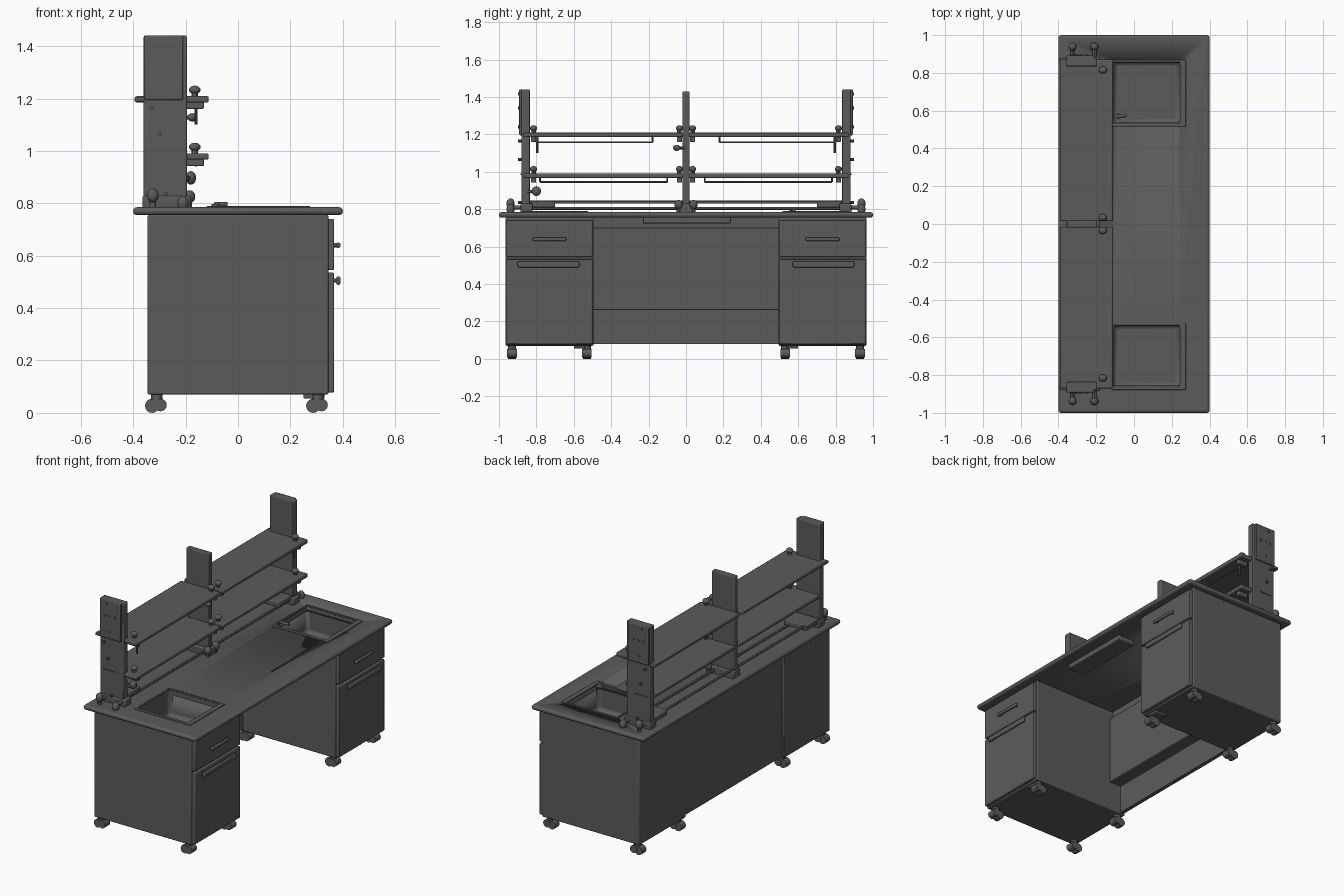
import bpy
from mathutils import Vector

if "Cube" in bpy.data.objects:
    bpy.data.objects.remove(bpy.data.objects["Cube"])

grey = bpy.data.materials.new("dark_grey_metal")
grey.use_nodes = True
COLOUR = (0.105, 0.105, 0.108, 1)
grey.diffuse_color = COLOUR
grey.node_tree.nodes["Principled BSDF"].inputs["Base Color"].default_value = COLOUR


def finish(ob, name, bevel=0.0, segments=2):
    ob.name = name
    ob.data.materials.append(grey)
    if bevel:
        mod = ob.modifiers.new("soft_edges", "BEVEL")
        mod.width, mod.segments = bevel, segments
        mod.limit_method = "ANGLE"
    bpy.ops.object.shade_smooth_by_angle()
    return ob


def box(name, x, y, z, bevel=0.0, segments=2):
    """Box from (min, max) pairs."""
    bpy.ops.mesh.primitive_cube_add(size=1)
    ob = bpy.context.object
    lo, hi = (Vector(v) for v in zip(x, y, z))
    for v in ob.data.vertices:
        v.co = (lo + hi) / 2 + v.co * (hi - lo)
    return finish(ob, name, bevel, segments)


def rod(name, a, b, r, sides=12):
    a, b = Vector(a), Vector(b)
    bpy.ops.mesh.primitive_cylinder_add(vertices=sides, radius=r, depth=(b - a).length,
                                        location=(a + b) / 2)
    ob = bpy.context.object
    ob.rotation_euler = (b - a).to_track_quat("Z", "Y").to_euler()
    return finish(ob, name)


def ball(name, centre, scale):
    bpy.ops.mesh.primitive_uv_sphere_add(segments=16, ring_count=10, radius=1, location=centre)
    ob = bpy.context.object
    ob.scale = scale
    return finish(ob, name)


def span(s, a, b):
    """Mirror a y range to side s."""
    return tuple(sorted((s * a, s * b)))


def cut(target, cutter):
    mod = target.modifiers.new("basin_hole", "BOOLEAN")
    mod.operation, mod.object, mod.solver = "DIFFERENCE", cutter, "EXACT"


# Worktop
worktop = box("worktop", (-0.4, 0.4), (-1, 1), (0.755, 0.785), 0.014, 3)

for s, side in ((-1, "right"), (1, "left")):
    # Cabinet with a sink sunk into it
    cabinet = box(side + "_cabinet", (-0.345, 0.345), span(s, 0.495, 0.965), (0.07, 0.756), 0.006)
    basin_y = span(s, 0.535, 0.858)
    cutter = box(side + "_basin_cutter", (-0.11, 0.245), basin_y, (0.62, 0.9), 0.02)
    cutter.hide_render = True
    cutter.hide_viewport = True
    cutter.display_type = "WIRE"
    cut(worktop, cutter)
    cut(cabinet, cutter)
    # Raised sink rim
    y0, y1 = basin_y
    for i, (x, y) in enumerate((((-0.12, -0.108), (y0 - 0.01, y1 + 0.01)),
                                ((0.243, 0.275), (y0 - 0.02, y1 + 0.01)),
                                ((-0.12, 0.275), (y0 - 0.02, y0 + 0.002)),
                                ((-0.12, 0.275), (y1 - 0.002, y1 + 0.012)))):
        box(f"{side}_sink_rim_{i}", x, y, (0.78, 0.79), 0.003)
    # Drawer and door fronts with bar handles
    box(side + "_drawer_front", (0.34, 0.367), span(s, 0.5, 0.96), (0.545, 0.74), 0.005)
    box(side + "_door_front", (0.34, 0.367), span(s, 0.5, 0.96), (0.078, 0.535), 0.005)
    for part, a, b, z, h in (("drawer", 0.64, 0.82, 0.64, 0.01), ("door", 0.57, 0.9, 0.505, 0.016)):
        box(f"{side}_{part}_handle", (0.375, 0.391), span(s, a, b), (z - h, z + h), 0.006)
        for y in (a + 0.02, b - 0.02):
            rod(f"{side}_{part}_handle_post", (0.36, s * y, z), (0.382, s * y, z), 0.008)
    # Casters
    for x in (-0.31, 0.305):
        for y in (0.53, 0.93):
            rod(side + "_caster_stem", (x, s * y, 0.035), (x, s * y, 0.075), 0.022)
            rod(side + "_caster_wheel", (x - 0.018, s * y - 0.022, 0.027),
                (x - 0.018, s * y + 0.022, 0.027), 0.027, 16)
            rod(side + "_caster_wheel", (x + 0.014, s * y - 0.026, 0.03),
                (x + 0.014, s * y + 0.026, 0.03), 0.024, 16)
    box(side + "_caster_plate", (0.25, 0.33), span(s, 0.54, 0.6), (0.055, 0.072), 0.004)

    # End upright, with a thicker cap plate and screw heads
    box(side + "_upright", (-0.36, -0.195), span(s, 0.835, 0.88), (0.78, 1.44), 0.005)
    box(side + "_upright_cover", (-0.357, -0.21), span(s, 0.87, 0.892), (1.195, 1.44), 0.005)
    for x, z in ((-0.31, 1.415), (-0.32, 1.34), (-0.29, 1.34), (-0.25, 1.34), (-0.29, 1.24),
                 (-0.33, 1.165), (-0.3, 1.065), (-0.275, 0.835)):
        rod(side + "_screw", (x, s * 0.87, z), (x, s * 0.897, z), 0.008, 8)
    box(side + "_upright_slot_trim", (-0.34, -0.255), span(s, 0.878, 0.885), (0.983, 0.99))
    box(side + "_upright_foot", (-0.365, -0.18), span(s, 0.82, 0.885), (0.78, 0.83), 0.008)

    # Shelves, one pair per bay
    for level, z, x0 in (("upper", 1.185, -0.392), ("lower", 0.967, -0.36)):
        box(f"{side}_{level}_shelf", (x0, -0.112), span(s, 0.015, 0.87), (z, z + 0.024), 0.006)
        for y in (0.035, 0.815):
            box(f"{side}_{level}_bracket", (-0.2, -0.13), span(s, y - 0.014, y + 0.014),
                (z - 0.025, z + 0.005), 0.005)
            rod(f"{side}_{level}_clamp_stem", (-0.165, s * y, z), (-0.165, s * y, z + 0.05), 0.012)
            ball(f"{side}_{level}_clamp_knob", (-0.165, s * y, z + 0.048), (0.022, 0.019, 0.016))
    box(side + "_upper_shelf_lug", (-0.395, -0.34), span(s, 0.85, 0.88), (1.188, 1.206), 0.004)

    # Wire rails slung under the shelves
    for level, z, a, b in (("upper", 1.158, 0.18, 0.8), ("lower", 0.945, 0.1, 0.78)):
        rod(f"{side}_{level}_hanging_rail", (-0.16, s * a, z), (-0.16, s * b, z), 0.005, 8)
        for y in (a, b):
            rod(f"{side}_{level}_rail_hanger", (-0.16, s * y, z), (-0.16, s * y, z + 0.03), 0.005, 8)
    rod(side + "_hook", (-0.16, s * 0.795, 1.1), (-0.16, s * 0.795, 1.185), 0.006, 8)

    # Service taps beside the end uprights
    for x, top in ((-0.325, 0.855), (-0.21, 0.825)):
        rod(side + "_service_tap", (x, s * 0.88, 0.81), (x, s * 0.94, 0.81), 0.011)
        rod(side + "_tap_stem", (x, s * 0.935, 0.78), (x, s * 0.935, top - 0.02), 0.012)
        ball(side + "_tap_knob", (x, s * 0.938, top - 0.025), (0.022, 0.022, 0.028))
    # Socket block and pipes along the back of the worktop
    box(side + "_socket_block", (-0.36, -0.2), span(s, 0.7, 0.83), (0.81, 0.845), 0.006)
    for x, z in ((-0.345, 0.838), (-0.22, 0.805)):
        rod(side + "_service_pipe", (x, s * 0.01, z), (x, s * 0.84, z), 0.008)
    ball(side + "_valve", (-0.185, s * 0.04, 0.825), (0.022, 0.022, 0.025))
    rod(side + "_valve_stem", (-0.185, s * 0.04, 0.78), (-0.185, s * 0.04, 0.83), 0.01)

# Middle upright
box("middle_upright", (-0.355, -0.195), (-0.018, 0.018), (0.78, 1.43), 0.005)
box("middle_upright_foot", (-0.36, -0.18), (-0.035, 0.035), (0.78, 0.83), 0.006)

# Side knobs on the uprights
rod("side_knob_stem", (-0.2, -0.82, 0.895), (-0.2, -0.79, 0.895), 0.009)
rod("side_knob_arm", (-0.2, -0.845, 0.895), (-0.18, -0.8, 0.895), 0.009)
ball("side_knob", (-0.18, -0.8, 0.897), (0.02, 0.025, 0.026))
ball("middle_knob", (-0.175, -0.05, 1.128), (0.018, 0.02, 0.016))
rod("middle_knob_arm", (-0.2, -0.01, 1.128), (-0.175, -0.05, 1.128), 0.008)

# Faucet at the left sink
rod("faucet_base", (-0.085, 0.57, 0.782), (-0.085, 0.57, 0.797), 0.016)
rod("faucet_spout", (-0.09, 0.57, 0.796), (-0.04, 0.575, 0.796), 0.009)

# Knee space: deep upper panel, thin kick panel, apron under the worktop
box("knee_upper_panel", (-0.33, -0.225), (-0.5, 0.5), (0.26, 0.7), 0.005)
box("knee_back_panel", (-0.335, -0.31), (-0.5, 0.5), (0.08, 0.756))
box("knee_apron", (-0.33, -0.25), (-0.5, 0.5), (0.7, 0.756))
box("worktop_support", (0.2, 0.32), (-0.23, 0.24), (0.725, 0.757), 0.004)
